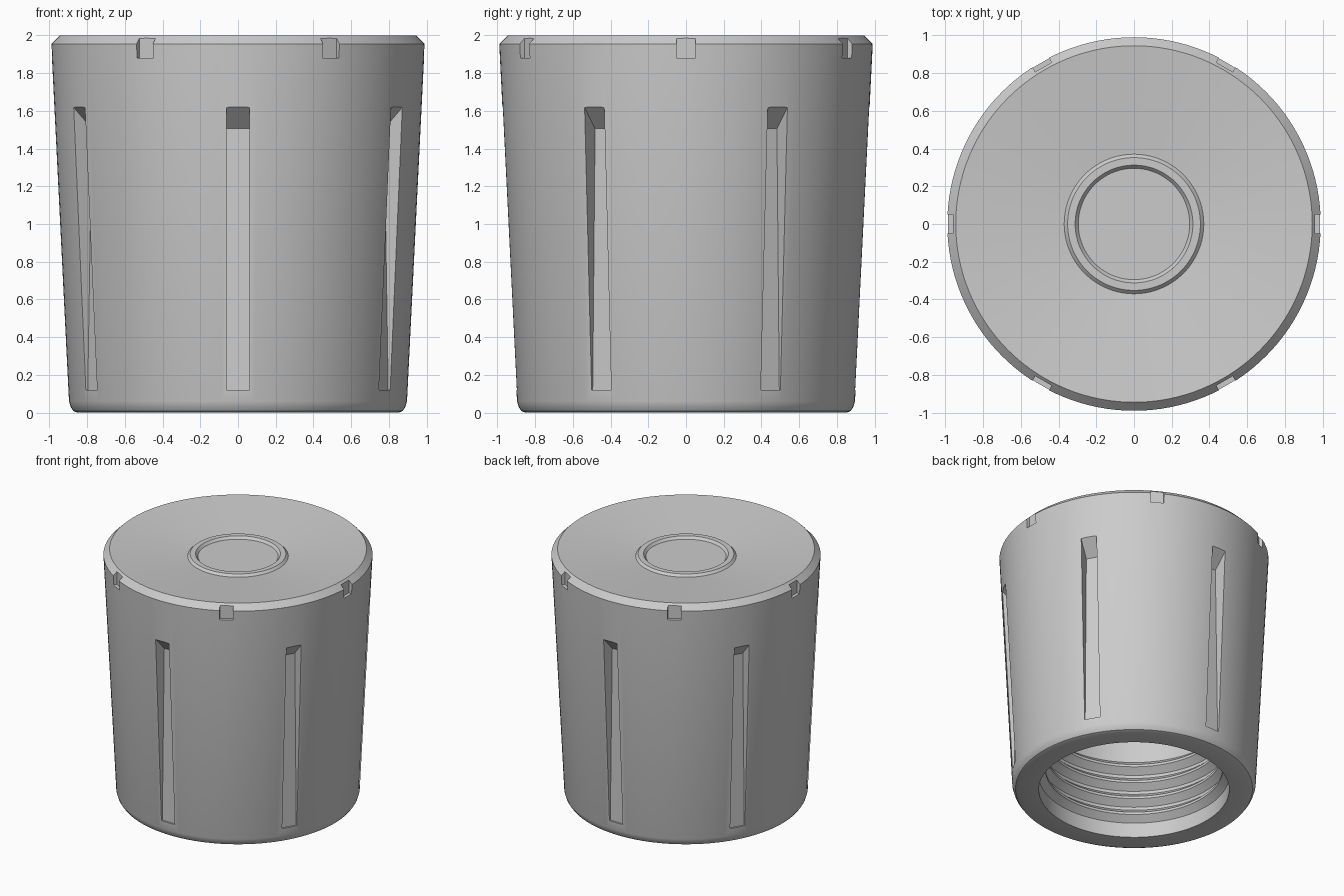
import bpy, bmesh
from math import radians, pi
from mathutils import Matrix

old = bpy.data.objects.get("Cube")
if old:
    bpy.data.objects.remove(old, do_unlink=True)

SEGMENTS = 128

grey = bpy.data.materials.new("plain_grey")
grey.use_nodes = True
colour = (0.6, 0.6, 0.6, 1)
grey.diffuse_color = colour
grey.node_tree.nodes["Principled BSDF"].inputs["Base Color"].default_value = colour


def make_object(name, bm):
    bmesh.ops.recalc_face_normals(bm, faces=bm.faces)
    mesh = bpy.data.meshes.new(name)
    bm.to_mesh(mesh)
    bm.free()
    mesh.materials.append(grey)
    obj = bpy.data.objects.new(name, mesh)
    bpy.context.collection.objects.link(obj)
    return obj


def lathe(name, profile):
    """Spin a radius/height profile around z into a closed solid."""
    bm = bmesh.new()
    verts = [bm.verts.new((r, 0, z)) for r, z in profile]
    edges = [bm.edges.new(pair) for pair in zip(verts, verts[1:])]
    bmesh.ops.spin(bm, geom=verts + edges, cent=(0, 0, 0), axis=(0, 0, 1),
                   angle=2 * pi, steps=SEGMENTS, use_duplicate=False)
    bmesh.ops.remove_doubles(bm, verts=bm.verts, dist=0.0001)
    return make_object(name, bm)


def radial_cutters(name, profile, width, start):
    """Six prisms, each a radius/height outline extruded sideways."""
    bm = bmesh.new()
    for k in range(6):
        turn = Matrix.Rotation(radians(start + 60 * k), 4, 'Z')
        sides = [[bm.verts.new(turn @ Matrix.Translation((r, y, z)).to_translation())
                  for r, z in profile] for y in (-width / 2, width / 2)]
        bm.faces.new(sides[0])
        bm.faces.new(sides[1][::-1])
        for i in range(len(profile)):
            j = (i + 1) % len(profile)
            bm.faces.new((sides[0][i], sides[0][j], sides[1][j], sides[1][i]))
    obj = make_object(name, bm)
    obj.hide_render = True
    return obj


# Outside: dished top with a raised ring, chamfered rim, tapered wall, rounded foot
outside = [(0, 1.94), (0.295, 1.94), (0.312, 1.96), (0.352, 1.96), (0.37, 1.942),
           (0.945, 2), (0.99, 1.955), (0.896, 0.06), (0.887, 0.03), (0.872, 0.008),
           (0.85, 0)]

# Inside: socket with four thread ridges below a plain bore
inside = [(0.70, 0)]
for k in range(4):
    z = 0.12 + 0.135 * k
    inside += [(0.70, z), (0.65, z + 0.045), (0.65, z + 0.065), (0.70, z + 0.11)]
inside += [(0.70, 1.75), (0, 1.75)]

body = lathe("cap_body", outside + inside)

# Long grip slots and small rim notches
slots = radial_cutters("grip_slot_cutter",
                       [(0.885, 0.12), (1.2, 0.12), (1.2, 1.851), (0.86, 1.505)],
                       0.12, 30)
notches = radial_cutters("rim_notch_cutter",
                         [(0.96, 1.88), (1.2, 1.88), (1.2, 2.1), (0.96, 2.1)],
                         0.1, 0)

bpy.ops.object.select_all(action='DESELECT')
bpy.context.view_layer.objects.active = body
body.select_set(True)
for cutter in (slots, notches):
    mod = body.modifiers.new(cutter.name, 'BOOLEAN')
    mod.operation = 'DIFFERENCE'
    mod.solver = 'EXACT'
    mod.object = cutter
    bpy.ops.object.modifier_apply(modifier=mod.name)
    bpy.data.objects.remove(cutter, do_unlink=True)

bpy.ops.object.shade_smooth_by_angle(angle=radians(30))
